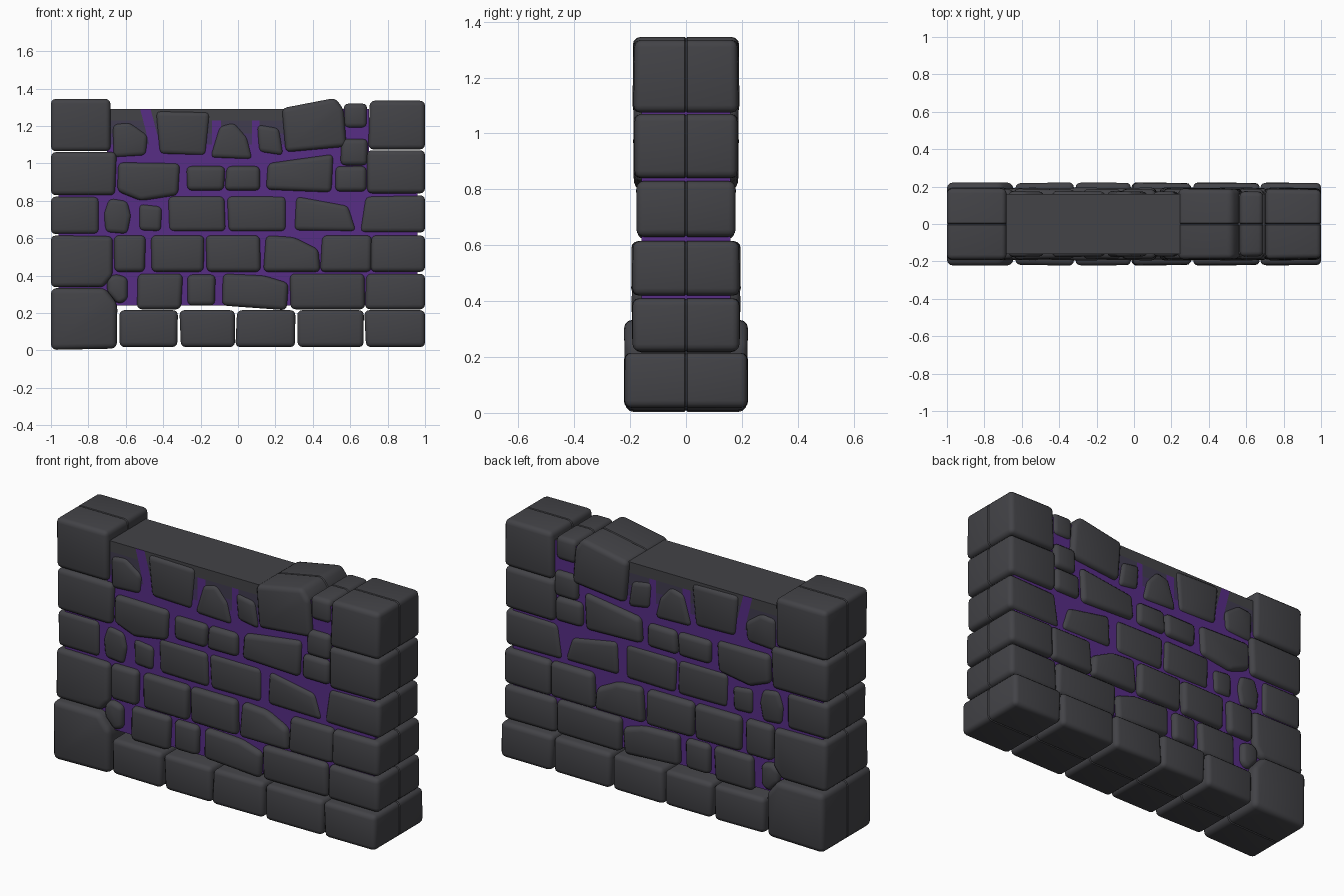
import bpy, bmesh, random
from mathutils import Vector

if "Cube" in bpy.data.objects:
    bpy.data.objects.remove(bpy.data.objects["Cube"])

random.seed(4)


def material(name, rgb):
    m = bpy.data.materials.new(name)
    m.diffuse_color = (*rgb, 1)
    m.use_nodes = True
    m.node_tree.nodes["Principled BSDF"].inputs["Base Color"].default_value = m.diffuse_color
    return m


STONE = material("charcoal stone", (0.056, 0.056, 0.063))
PURPLE = material("purple core", (0.095, 0.026, 0.235))
MID = material("dull purple", (0.062, 0.035, 0.125))
DIM = material("shadow grey purple", (0.052, 0.045, 0.078))


def finish(bm, name, mats, mirror=False):
    bmesh.ops.recalc_face_normals(bm, faces=bm.faces)
    mesh = bpy.data.meshes.new(name)
    bm.to_mesh(mesh)
    bm.free()
    for m in mats:
        mesh.materials.append(m)
    ob = bpy.data.objects.new(name, mesh)
    bpy.context.collection.objects.link(ob)
    if mirror:
        mod = ob.modifiers.new("other face", 'MIRROR')
        mod.use_axis = (False, True, False)
        mod.use_mirror_merge = False
    return ob


def stone(name, pts, depth, bevel=0.026):
    """Rounded block: outline in x,z, running from the wall's middle to -depth."""
    n = len(pts)
    cx, cz = sum(p[0] for p in pts) / n, sum(p[1] for p in pts) / n
    a, b = random.uniform(-.02, .02), random.uniform(-.02, .02)
    bm = bmesh.new()
    back = [bm.verts.new((x, 0, z)) for x, z in pts]
    front = [bm.verts.new((x, -depth + a * (x - cx) + b * (z - cz), z)) for x, z in pts]
    bm.faces.new(back)
    bm.faces.new(front[::-1])
    for i in range(n):
        j = (i + 1) % n
        bm.faces.new((back[i], back[j], front[j], front[i]))
    bmesh.ops.recalc_face_normals(bm, faces=bm.faces)
    # large rounding on the outer edges, fine rounding along the middle seam
    outer = [e for e in bm.edges if not all(abs(v.co.y) < 1e-5 for v in e.verts)]
    bmesh.ops.bevel(bm, geom=outer, offset=bevel, segments=3, profile=0.5,
                    affect='EDGES', clamp_overlap=True)
    seam = [e for e in bm.edges if all(abs(v.co.y) < 1e-5 for v in e.verts)]
    bmesh.ops.bevel(bm, geom=seam, offset=0.005, segments=1, profile=0.5,
                    affect='EDGES', clamp_overlap=True)
    return finish(bm, name, [STONE], True)


def row(name, z0, z1, depth, spans, polys=()):
    """Course of plain blocks (x0, x1[, z0, z1]) plus odd-shaped outlines."""
    k = 0
    for s in spans:
        x0, x1 = s[:2]
        lo, hi = s[2:] if len(s) == 4 else (z0, z1)

        def j(edge):  # slight irregularity, ends stay flush
            return edge if abs(edge) == 1 else edge + random.uniform(-.006, .006)
        k += 1
        stone(f"{name}_block_{k}", [(j(x0), lo), (j(x1), lo), (j(x1), hi), (j(x0), hi)], depth)
    for p in polys:
        k += 1
        stone(f"{name}_odd_stone_{k}", p, depth)


# Bottom course and the big foot of the left corner
row("base", .018, .215, .22,
    [(-.63, -.32), (-.31, -.02), (-.01, .31), (.315, .675), (.68, 1)])
stone("left_corner_foot",
      [(-1, .003), (-.648, .01), (-.645, .25), (-.71, .333), (-1, .333)], .22, .03)

# Second course
row("second", .22, .41, .19,
    [(-.54, -.30), (-.275, -.125, .24, .405), (.28, .68), (.685, 1)],
    [[(-.70, .31), (-.64, .245), (-.59, .27), (-.59, .39), (-.66, .41), (-.70, .38)],
     [(-.085, .24), (.26, .215), (.27, .36), (.14, .40), (-.08, .41)]])

# Third course
row("third", .42, .615, .193,
    [(-.66, -.495), (-.46, -.185), (-.17, .12), (.445, .71), (.715, 1)],
    [[(-1, .338), (-.72, .338), (-.67, .40), (-.67, .61), (-1, .615)],
     [(.135, .42), (.44, .42), (.43, .54), (.30, .605), (.15, .615)]])

# Fourth course
row("fourth", .635, .825, .175,
    [(-1, -.74, .622, .822), (-.37, -.07), (-.055, .26)],
    [[(-.71, .63), (-.59, .62), (-.57, .72), (-.59, .80), (-.69, .815), (-.72, .73)],
     [(-.53, .64), (-.41, .635), (-.405, .77), (-.53, .785)],
     [(.30, .64), (.635, .635), (.59, .775), (.31, .825)],
     [(.65, .63), (1, .63), (1, .83), (.68, .825)]])

# Fifth course
row("fifth", .84, 1.06, .186,
    [(-1, -.655, .83, 1.06), (-.275, -.075, .855, .985), (-.065, .12, .855, .985),
     (.525, .69, .85, .985), (.695, 1, .84, 1.07)],
    [[(-.645, .85), (-.52, .80), (-.32, .83), (-.31, 1.0), (-.64, 1.005)],
     [(.15, .86), (.50, .845), (.51, 1.05), (.16, 1.0)]])

# Top course: tall corners, large leaning stone, shallow embedded stones
row("top", 1.07, 1.34, .188,
    [(-1, -.685, 1.065, 1.345), (.70, 1, 1.075, 1.335), (.55, .69, .99, 1.13)],
    [[(.255, 1.06), (.58, 1.09), (.565, 1.29), (.52, 1.35), (.235, 1.295)]])
row("top_inset", 1.03, 1.2, .174, [(.57, .685, 1.19, 1.32)],
    [[(-.67, 1.03), (-.49, 1.04), (-.48, 1.15), (-.58, 1.22), (-.67, 1.21)],
     [(-.42, 1.05), (-.17, 1.04), (-.15, 1.275), (-.44, 1.28)],
     [(-.15, 1.03), (.08, 1.02), (.05, 1.14), (-.02, 1.22), (-.10, 1.20)],
     [(.11, 1.06), (.245, 1.04), (.22, 1.19), (.10, 1.21)]])


def box(x0, x1, y, z0, z1):
    bm = bmesh.new()
    bmesh.ops.create_cube(bm, size=1)
    for v in bm.verts:
        v.co = Vector(((x0 + x1) / 2 + v.co.x * (x1 - x0), v.co.y * 2 * y,
                       (z0 + z1) / 2 + v.co.z * (z1 - z0)))
    return bm


# Glowing core between the courses
finish(box(-.96, .96, .16, .24, 1.05), "lower_core", [PURPLE])

# Upper core: fades to stone near the top, with purple cracks between stones
bm = box(-.70, .70, .16, 1.04, 1.29)


def cut(point, normal):
    bmesh.ops.bisect_plane(bm, geom=bm.verts[:] + bm.edges[:] + bm.faces[:],
                           plane_co=point, plane_no=normal)


for side in (-.028, .028):
    cut((-.495 + side, 0, 1.29), (1, 0, .26))   # leaning crack
for x in (-.14, -.09, .075, .115, .52):
    cut((x, 0, 0), (1, 0, 0))
for z in (1.10, 1.16, 1.23):
    cut((0, 0, z), (0, 0, 1))
bm.normal_update()
for f in bm.faces:
    c = f.calc_center_median()
    lean = abs(c.x + .495 - (1.29 - c.z) * .26) < .028
    crack = c.z < 1.23 and (-.14 < c.x < -.09 or .075 < c.x < .115)
    if f.normal.z > .5:
        f.material_index = 3
    elif lean or crack or c.x > .52 or c.z < 1.10:
        f.material_index = 0
    else:
        f.material_index = 1 if c.z < 1.16 else 2 if c.z < 1.23 else 3
finish(bm, "upper_core", [PURPLE, MID, DIM, STONE])

# Smooth rounded stone edges
bpy.ops.object.select_all(action='DESELECT')
for ob in bpy.context.scene.objects:
    ob.select_set(True)
    bpy.context.view_layer.objects.active = ob
bpy.ops.object.shade_smooth_by_angle(angle=0.7)
